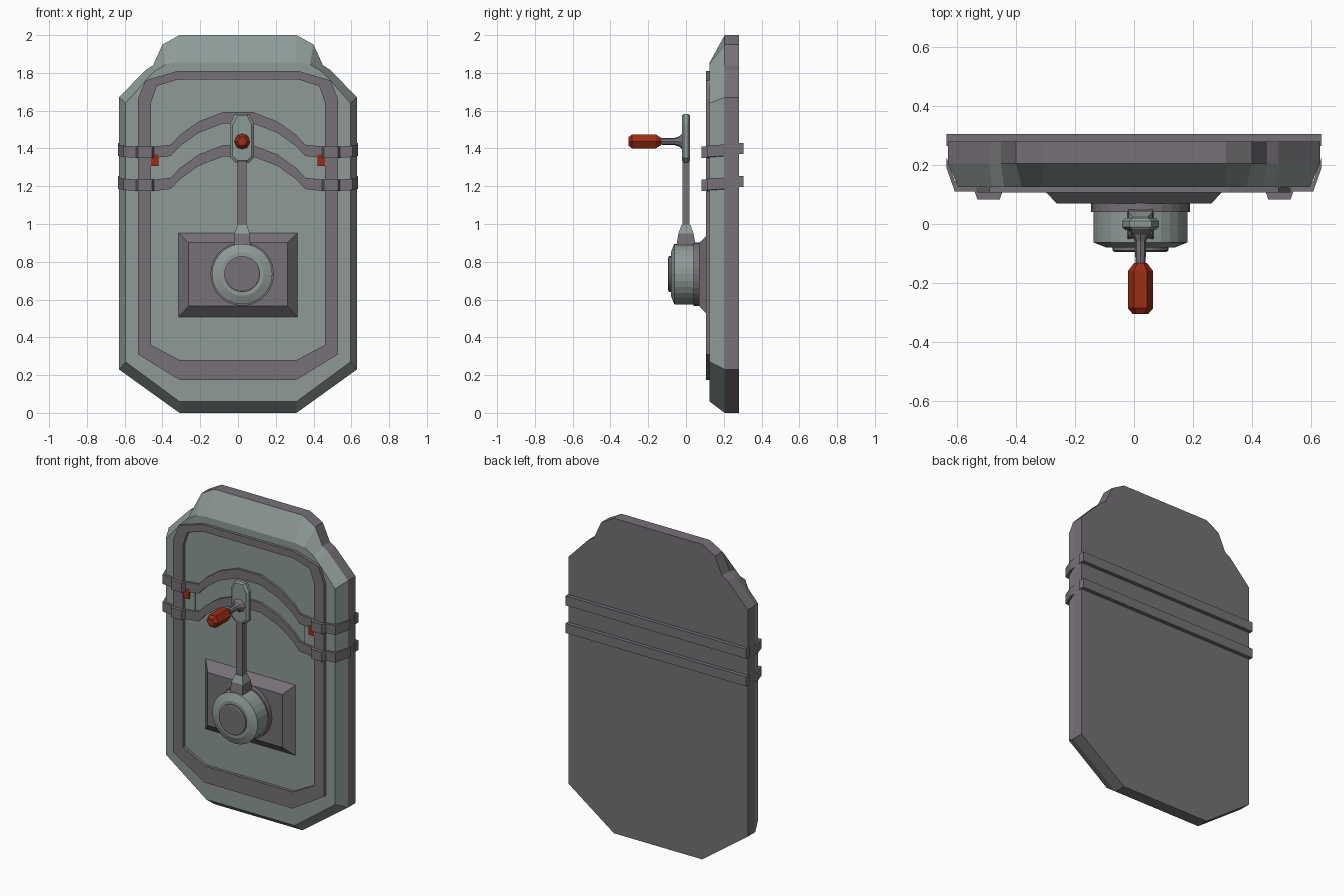
import bpy, bmesh, math

cube = bpy.data.objects.get("Cube")
if cube:
    bpy.data.objects.remove(cube, do_unlink=True)


def material(name, rgb):
    m = bpy.data.materials.new(name)
    m.use_nodes = True
    m.diffuse_color = (*rgb, 1)
    m.node_tree.nodes["Principled BSDF"].inputs["Base Color"].default_value = (*rgb, 1)
    return m


GREEN = material("green grey paint", (0.27, 0.325, 0.31))
GREY = material("dark grey metal", (0.18, 0.165, 0.185))
RED = material("red grip", (0.33, 0.026, 0.008))


def loft(name, rings, mats, closed=False):
    """Skin a list of rings. mats holds one material, or one per band plus start and end caps."""
    bm = bmesh.new()
    loops = [[bm.verts.new(p) for p in ring] for ring in rings]
    if not isinstance(mats, list):
        mats = [mats] * (len(rings) + 1)
    slots = list(dict.fromkeys(mats))
    pairs = list(zip(loops, loops[1:] + loops[:1]))
    if not closed:
        pairs = pairs[:-1]
    for k, (a, b) in enumerate(pairs):
        n = len(a)
        for i in range(n):
            j = (i + 1) % n
            bm.faces.new((a[i], a[j], b[j], b[i])).material_index = slots.index(mats[k + 1])
    if not closed:
        bm.faces.new(loops[0]).material_index = slots.index(mats[0])
        bm.faces.new(loops[-1]).material_index = slots.index(mats[-1])
    bmesh.ops.recalc_face_normals(bm, faces=bm.faces)
    mesh = bpy.data.meshes.new(name)
    bm.to_mesh(mesh)
    bm.free()
    for m in slots:
        mesh.materials.append(m)
    ob = bpy.data.objects.new(name, mesh)
    bpy.context.collection.objects.link(ob)
    return ob


def mirrored(half, y):
    """Full outline at depth y from its +x half, listed bottom to top."""
    return [(x, y, z) for x, z in half] + [(-x, y, z) for x, z in reversed(half)]


def rect(x, z, hx, hz, y):
    return [(x - hx, y, z - hz), (x + hx, y, z - hz), (x + hx, y, z + hz), (x - hx, y, z + hz)]


def flat_rect(x, hx, hy, z):
    return [(x - hx, -hy, z), (x + hx, -hy, z), (x + hx, hy, z), (x - hx, hy, z)]


def disc(n, r, x, z, y):
    return [(x + r * math.cos(math.tau * i / n), y, z + r * math.sin(math.tau * i / n))
            for i in range(n)]


# Door slab: grey back and rim, green bevel and front
edge = [(0.31, 0), (0.63, 0.23), (0.63, 1.67), (0.49, 1.815), (0.45, 1.84), (0.40, 1.95), (0.31, 2)]
face = [(0.31, 0.06), (0.595, 0.27), (0.595, 1.64), (0.48, 1.77), (0.44, 1.81), (0.38, 1.845),
        (0.31, 1.855)]
loft("door_slab", [mirrored(edge, 0.28), mirrored(edge, 0.205), mirrored(face, 0.125)],
     [GREY, GREY, GREEN, GREEN])

# Raised seal frame
outer = [(0.31, 0.175), (0.53, 0.31), (0.53, 1.66), (0.49, 1.76), (0.32, 1.81)]
inner = [(0.31, 0.28), (0.46, 0.36), (0.46, 1.645), (0.43, 1.73), (0.32, 1.765)]
loft("seal_frame", [mirrored(outer, 0.13), mirrored(outer, 0.106),
                    mirrored(inner, 0.106), mirrored(inner, 0.13)], GREY, closed=True)

# Straps: x, front depth, centre height; stepped over the frame and arched in the middle
path = [(0.635, 0.19, 1.39), (0.607, 0.11, 1.385), (0.54, 0.11, 1.38), (0.53, 0.083, 1.38),
        (0.455, 0.083, 1.38), (0.445, 0.11, 1.38), (0.355, 0.11, 1.39), (0.31, 0.11, 1.44),
        (0.21, 0.11, 1.512), (0.08, 0.11, 1.562)]
path += [(-x, y, z) for x, y, z in reversed(path)]
for label, drop in (("upper", 0), ("lower", 0.175)):
    rings = []
    for x, y, z in path:
        z -= drop
        rings.append([(x, y, z - 0.03), (x, y, z + 0.03),
                      (x, y + 0.035, z + 0.03), (x, y + 0.035, z - 0.03)])
    loft(label + "_front_strap", rings, GREY)
    loft(label + "_back_strap", [rect(0, 1.4 - drop, 0.635, 0.03, y) for y in (0.265, 0.304)], GREY)

# Small catches between the straps
for label, s in (("left", 1), ("right", -1)):
    loft(label + "_catch", [rect(s * 0.42, 1.3, 0.035, 0.075, y) for y in (0.13, 0.118)], GREEN)
    loft(label + "_catch_tab", [rect(s * 0.44, 1.338, 0.02, 0.03, y) for y in (0.13, 0.108)], RED)

# Sloped mounting block
loft("mounting_block", [rect(0, 0.73, 0.316, 0.224, 0.126), rect(0, 0.733, 0.262, 0.168, 0.07)], GREY)

# Pivot hub with collar and cap
X, Z = 0.022, 0.735
loft("hub_collar", [disc(28, 0.168, X, Z, y) for y in (0.075, 0.04)], GREY)
loft("hub", [disc(28, r, X, Z, y) for r, y in ((0.16, 0.045), (0.16, -0.062), (0.115, -0.08))], GREEN)
loft("hub_cap", [disc(28, r, X, Z, y) for r, y in ((0.095, -0.07), (0.095, -0.09), (0.088, -0.094))], GREY)

# Lever: neck, rod and head plate
loft("lever_neck", [flat_rect(X, hx, hy, z) for hx, hy, z in
     ((0.045, 0.055, 0.86), (0.04, 0.04, 0.95), (0.025, 0.024, 0.995))],
     [GREEN, GREY, GREEN, GREEN])
loft("lever_rod", [flat_rect(X, 0.024, 0.019, z) for z in (0.98, 1.36)], GREY)


def head(w, bottom, top, y):
    c = 0.025
    half = [(w - c, bottom), (w, bottom + c), (w, top - 2 * c), (w - c, top)]
    return [(X + x, y, z) for x, y, z in mirrored(half, y)]


loft("lever_head", [head(0.05, 1.335, 1.575, 0.021), head(0.062, 1.325, 1.583, 0.01),
                    head(0.062, 1.325, 1.583, -0.01), head(0.05, 1.335, 1.575, -0.021)], GREEN)

# Handle stem and hexagonal grip
K = 1.437
loft("handle_stem", [disc(8, r, X, K, y) for r, y in
     ((0.045, -0.018), (0.028, -0.035), (0.019, -0.06), (0.017, -0.145))], GREY)
loft("handle_grip", [disc(6, r, X, K, y) for r, y in
     ((0.022, -0.132), (0.043, -0.16), (0.043, -0.285), (0.026, -0.305))], RED)
